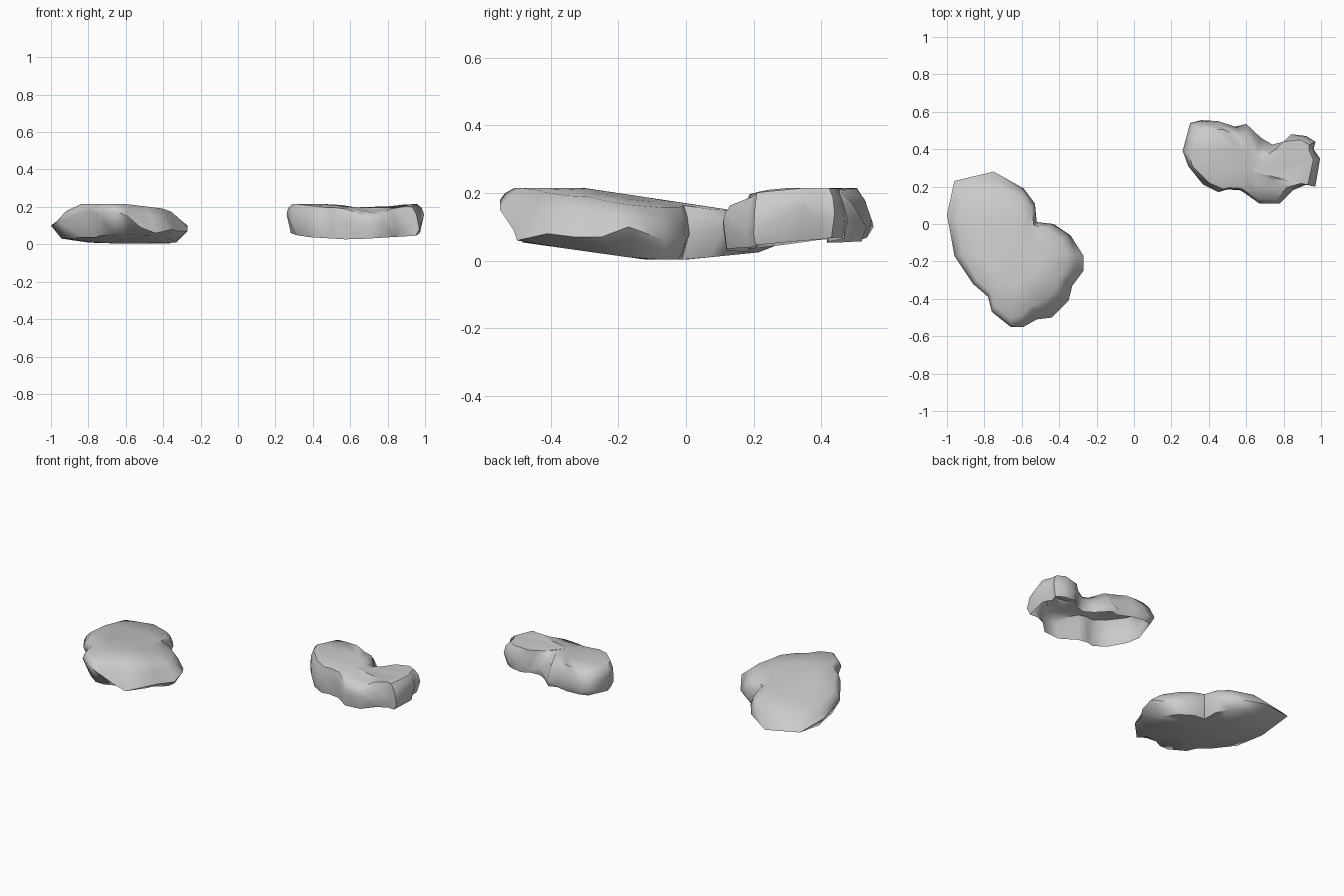
import bpy, bmesh, math
from mathutils import Vector

cube = bpy.data.objects.get("Cube")
if cube:
    bpy.data.objects.remove(cube, do_unlink=True)

stone = bpy.data.materials.new("stone_grey")
stone.use_nodes = True
grey = (0.6, 0.6, 0.6, 1)
stone.diffuse_color = grey
stone.node_tree.nodes["Principled BSDF"].inputs["Base Color"].default_value = grey


def build_rock(name, outline, centre, top_height, base_height, base_scale, closed):
    """Stack rings inside an outline of (x, y, rim height, top scale) points."""
    bm = bmesh.new()
    mid = Vector(centre)
    count = len(outline)

    def ring(height, scale):
        verts = []
        for x, y, rim, top_scale in outline:
            p = mid.lerp(Vector((x, y)), scale(top_scale))
            verts.append(bm.verts.new((p.x, p.y, height(p.x, p.y, rim))))
        return verts

    def top(x, y, rim):
        return top_height(x, y)

    def base(x, y, rim):
        return base_height(x, y)

    def shoulder(x, y, rim):
        return rim * 0.3 + top_height(x, y) * 0.7 - 0.005

    def cap(loop, height):
        hub = bm.verts.new((mid.x, mid.y, height(mid.x, mid.y, 0)))
        for i in range(count):
            bm.faces.new((loop[i], loop[(i + 1) % count], hub))

    rings = [
        ring(base, lambda s: base_scale),
        ring(lambda x, y, rim: rim, lambda s: 1),
        ring(shoulder, lambda s: (1 + s * 2) / 3),
        ring(top, lambda s: s - 0.05),
        ring(top, lambda s: s / 2),
    ]
    # A closed rock also gets an underside
    if closed:
        rings.insert(0, ring(base, lambda s: base_scale / 2))
        cap(rings[0], base)
    cap(rings[-1], top)
    for low, high in zip(rings, rings[1:]):
        for i in range(count):
            j = (i + 1) % count
            bm.faces.new((low[i], low[j], high[j], high[i]))
    bmesh.ops.recalc_face_normals(bm, faces=bm.faces)
    mesh = bpy.data.meshes.new(name)
    bm.to_mesh(mesh)
    bm.free()
    mesh.materials.append(stone)
    rock = bpy.data.objects.new(name, mesh)
    bpy.context.collection.objects.link(rock)
    bpy.ops.object.select_all(action='DESELECT')
    bpy.context.view_layer.objects.active = rock
    rock.select_set(True)
    bpy.ops.object.shade_smooth_by_angle(angle=math.radians(55))


# Large flat rock, leaning down towards the back
large_outline = [
    (-.96, .23, .07, .9), (-.75, .28, .05, .85), (-.59, .19, .07, .9), (-.53, .11, .09, .92),
    (-.52, .01, .08, .93), (-.43, 0, .06, .88), (-.34, -.06, .06, .85), (-.27, -.17, .1, .82),
    (-.27, -.25, .07, .82), (-.33, -.33, .07, .84), (-.35, -.41, .08, .84), (-.44, -.5, .06, .82),
    (-.52, -.51, .09, .85), (-.59, -.55, .15, .9), (-.66, -.55, .18, .95), (-.76, -.47, .17, .95),
    (-.78, -.39, .18, .95), (-.86, -.32, .16, .95), (-.96, -.17, .12, .92), (-1, .05, .1, .9),
]


def large_top(x, y):
    return .215 - .15 * max(0, y + .3) - .12 * max(0, x + .6) - .25 * max(0, -.85 - x)


def large_base(x, y):
    return .003 + .14 * max(0, -.12 - y) + .13 * max(0, -.75 - x) + .1 * max(0, y)


build_rock("large_rock", large_outline, (-.65, -.13), large_top, large_base, .84, True)

# Smaller kidney-shaped shell, open below, with a notch and a low ledge at the back
small_outline = [
    (.26, .39, .16, .97), (.3, .54, .12, .9), (.36, .555, .1, .87), (.45, .55, .12, .88),
    (.54, .52, .08, .83), (.6, .535, .1, .76), (.68, .46, .08, .55), (.74, .425, .1, .62),
    (.8, .44, .08, .78), (.84, .48, .12, .85), (.92, .47, .1, .95), (.97, .44, .14, .95),
    (.96, .4, .12, .98), (.995, .35, .16, .95), (.97, .2, .08, .93), (.92, .21, .1, .95),
    (.85, .18, .07, .9), (.78, .11, .12, .93), (.67, .11, .1, .93), (.57, .18, .12, .95),
    (.5, .185, .08, .95), (.45, .17, .07, .9), (.37, .21, .1, .92), (.29, .31, .09, .98),
]


def small_top(x, y):
    saddle = .025 * math.exp(-((x - .7) / .12) ** 2)
    return .215 - saddle - .25 * max(0, .26 - y)


def small_base(x, y):
    return .025 + .12 * max(0, y - .25) + .06 * abs(x - .6)


build_rock("small_rock", small_outline, (.63, .28), small_top, small_base, .94, False)
